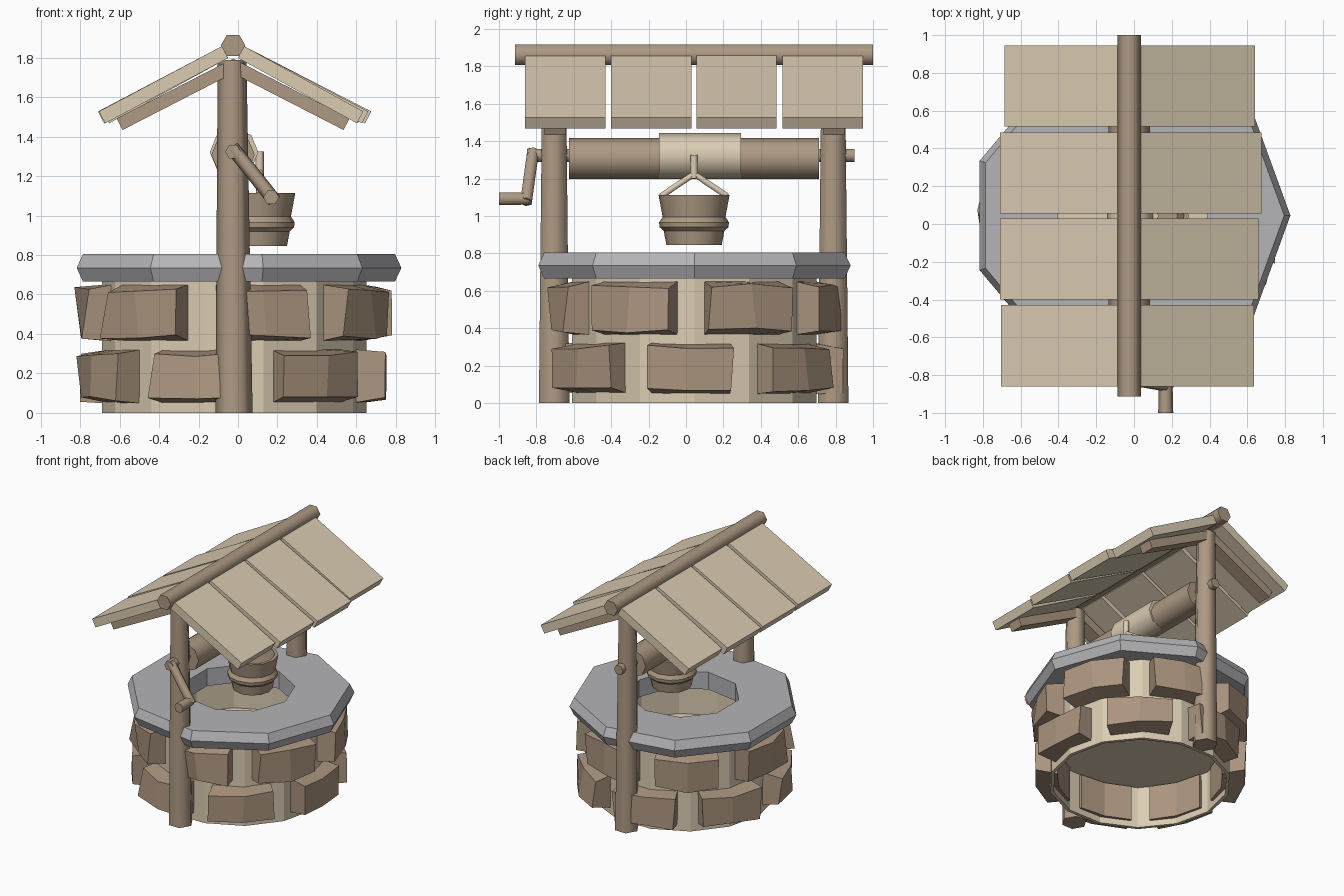
import bpy, bmesh, math, random
from mathutils import Vector

random.seed(4)
if "Cube" in bpy.data.objects:
    bpy.data.objects.remove(bpy.data.objects["Cube"])


def material(name, rgb):
    m = bpy.data.materials.new(name)
    m.use_nodes = True
    m.diffuse_color = (*rgb, 1)
    m.node_tree.nodes["Principled BSDF"].inputs["Base Color"].default_value = (*rgb, 1)
    return m


WOOD = material("brown wood", (0.42, 0.32, 0.226))
BRICK = material("brown stone", (0.41, 0.30, 0.212))
TAN = material("pale tan", (0.71, 0.605, 0.45))
GREY = material("grey stone", (0.46, 0.46, 0.48))

CX, CY = -0.02, 0.045      # well axis
PX = -0.025                # post and ridge line


def finish(name, bm, mat, smooth=None):
    bmesh.ops.recalc_face_normals(bm, faces=bm.faces)
    me = bpy.data.meshes.new(name)
    bm.to_mesh(me)
    bm.free()
    me.materials.append(mat)
    ob = bpy.data.objects.new(name, me)
    bpy.context.collection.objects.link(ob)
    if smooth:
        bpy.ops.object.select_all(action='DESELECT')
        ob.select_set(True)
        bpy.context.view_layer.objects.active = ob
        bpy.ops.object.shade_smooth_by_angle(angle=math.radians(smooth))
    return ob


def bridge(bm, a, b):
    for i in range(len(a)):
        j = (i + 1) % len(a)
        bm.faces.new((a[i], a[j], b[j], b[i]))


def tube(name, start, end, r0, r1, mat, sides=6):
    """Rod between two points, with corners along x where possible."""
    bm = bmesh.new()
    start, end = Vector(start), Vector(end)
    d = (end - start).normalized()
    u = Vector((1, 0, 0))
    u = (u - d * u.dot(d)).normalized()
    v = d.cross(u)
    rings = []
    for p, r in ((start, r0), (end, r1)):
        angles = [math.tau * k / sides for k in range(sides)]
        rings.append([bm.verts.new(p + r * (u * math.cos(a) + v * math.sin(a))) for a in angles])
        bm.faces.new(rings[-1])
    bridge(bm, *rings)
    return finish(name, bm, mat, 62)


def lathe(name, profile, sides, centre, mat, smooth=None):
    """Turn a closed (radius, height) profile around a vertical axis."""
    bm = bmesh.new()
    loops = []
    for k in range(sides):
        a = math.tau * k / sides
        loops.append([bm.verts.new((centre[0] + r * math.cos(a),
                                    centre[1] + r * math.sin(a), z)) for r, z in profile])
    for k in range(sides):
        bridge(bm, loops[k], loops[(k + 1) % sides])
    return finish(name, bm, mat, smooth)


def slab(name, start, end, thick, y0, y1, mat):
    """Sloping board whose top edge runs from start to end in (x, z)."""
    s, e = Vector(start), Vector(end)
    d = (e - s).normalized()
    n = Vector((d.y, -d.x))
    if n.y > 0:
        n = -n
    bm = bmesh.new()
    outline = [s, e, e + n * thick, s + n * thick]
    a = [bm.verts.new((p.x, y0, p.y)) for p in outline]
    b = [bm.verts.new((p.x, y1, p.y)) for p in outline]
    bridge(bm, a, b)
    bm.faces.new(a)
    bm.faces.new(b)
    return finish(name, bm, mat)


def brick(name, angle, z0, z1, inner):
    """Chunky wedge that follows the wall, smaller on its outer face."""
    bm = bmesh.new()
    rows = []
    for z, zin in ((z0, 0.025), (z1, -0.025)):
        loop = [(inner, da, z) for da in (-0.34, 0, 0.34)]
        for da in (0.305, 0, -0.305):
            loop.append((0.785 + random.uniform(-0.02, 0.025),
                         da + random.uniform(-0.025, 0.025),
                         z + zin + random.uniform(-0.015, 0.015)))
        rows.append([bm.verts.new((CX + r * math.cos(angle + da),
                                   CY + r * math.sin(angle + da), h)) for r, da, h in loop])
    bridge(bm, *rows)
    for v in rows:
        bm.faces.new((v[0], v[1], v[4], v[5]))
        bm.faces.new((v[1], v[2], v[3], v[4]))
    return finish(name, bm, BRICK)


# Thin well wall, raised floor, bricks and capstone
lathe("well_wall", [(0.645, 0), (0.67, 0), (0.67, 0.68), (0.645, 0.68)], 14, (CX, CY), TAN)
lathe("well_floor", [(0.001, 0.335), (0.65, 0.335), (0.65, 0.345), (0.001, 0.345)],
      14, (CX, CY), TAN)
for i in range(7):
    a = math.tau * i / 7 - 0.03
    brick(f"lower_brick_{i + 1}", a, 0.045, 0.325, 0.61)
    brick(f"upper_brick_{i + 1}", a + math.pi / 7, 0.365, 0.65, 0.65)
lathe("capstone_ring", [(0.41, 0.665), (0.815, 0.665), (0.848, 0.735), (0.815, 0.805),
                        (0.41, 0.805)], 9, (CX, CY), GREY)

# Posts with a rafter on each side
for label, y in (("front", -0.705), ("back", 0.787)):
    tube(f"{label}_post", (-0.02, y, 0), (-0.03, y, 1.787), 0.094, 0.073, WOOD)
    for side, s in (("left", 1), ("right", -1)):
        slab(f"{label}_{side}_rafter", (PX, 1.795), (PX + s * 0.59, 1.492), 0.066,
             y - 0.052, y + 0.06, WOOD)

# Roof boards and ridge
boards = [(-0.86, 0.635, -0.705), (-0.40, 0.66, -0.71), (0.055, 0.675, -0.71), (0.515, 0.64, -0.685)]
for i, (y, left, right) in enumerate(boards):
    for side, s, x in (("left", 1, left), ("right", -1, right)):
        slab(f"{side}_roof_board_{i + 1}", (PX + s * 0.058, 1.857), (x, 1.527), 0.068,
             y, y + 0.43, TAN)
tube("ridge_pole", (PX, -0.914, 1.862), (PX, 1.0, 1.862), 0.062, 0.062, WOOD)

# Winding gear
tube("axle", (PX, -0.85, 1.323), (PX, 0.9, 1.323), 0.04, 0.04, WOOD)
tube("drum", (PX, -0.625, 1.308), (PX, 0.71, 1.308), 0.11, 0.11, WOOD, 8)
tube("rope_coil", (-0.02, -0.145, 1.321), (-0.02, 0.295, 1.321), 0.123, 0.123, TAN, 8)
tube("crank_arm", (-0.03, -0.818, 1.345), (0.185, -0.855, 1.075), 0.036, 0.036, WOOD)
tube("crank_handle", (0.168, -0.84, 1.092), (0.168, -1.0, 1.092), 0.036, 0.04, WOOD)

# Bucket with its rope and handle
BX, BY = 0.1, 0.043
lathe("bucket", [(0.001, 0.845), (0.148, 0.845), (0.162, 0.92), (0.184, 0.94), (0.187, 0.965),
                 (0.168, 0.995), (0.19, 1.113), (0.165, 1.113), (0.13, 0.88), (0.001, 0.88)],
      12, (BX, BY), WOOD, 35)
tube("bucket_rope", (BX + 0.01, BY, 1.2), (BX + 0.01, BY, 1.325), 0.022, 0.022, TAN)
for side, s in (("front", -1), ("back", 1)):
    tube(f"{side}_bucket_handle", (BX + 0.01, BY, 1.225), (BX + 0.01, BY + s * 0.178, 1.105),
         0.018, 0.018, TAN)
